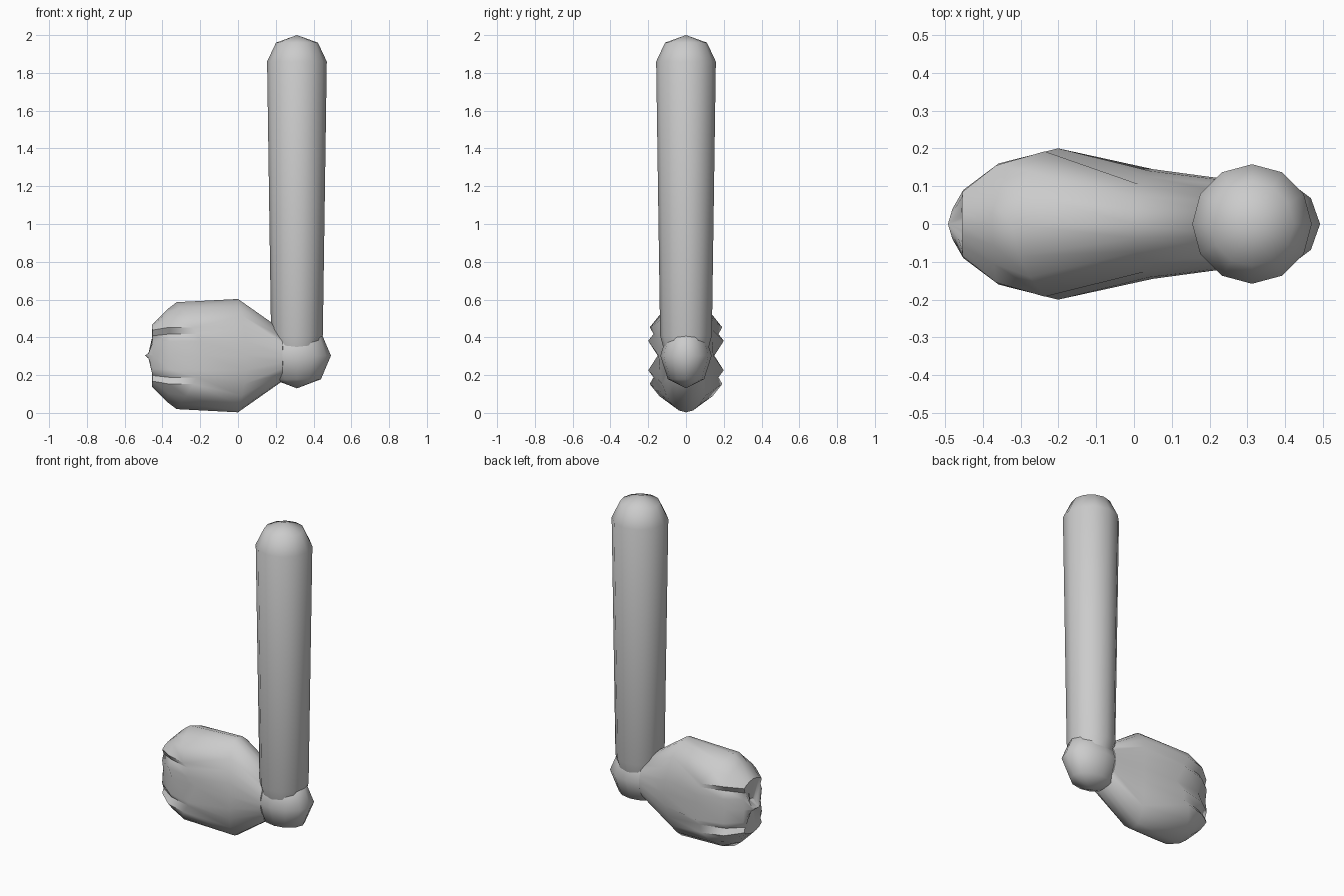
import bpy, bmesh
from math import cos, sin, tau, radians

if "Cube" in bpy.data.objects:
    bpy.data.objects.remove(bpy.data.objects["Cube"])


def loft(name, rings, start, end):
    """Skin closed rings of points, closing both ends with a fan to a pole."""
    bm = bmesh.new()
    loops = [[bm.verts.new(p) for p in r] for r in rings]
    n = len(loops[0])
    for a, b in zip(loops, loops[1:]):
        for i in range(n):
            j = (i + 1) % n
            bm.faces.new((a[i], a[j], b[j], b[i]))
    for loop, pole in ((loops[0], start), (loops[-1], end)):
        v = bm.verts.new(pole)
        for i in range(n):
            bm.faces.new((loop[i], loop[(i + 1) % n], v))
    bmesh.ops.recalc_face_normals(bm, faces=bm.faces)
    mesh = bpy.data.meshes.new(name)
    bm.to_mesh(mesh)
    bm.free()
    ob = bpy.data.objects.new(name, mesh)
    bpy.context.collection.objects.link(ob)
    bpy.ops.object.select_all(action='DESELECT')
    ob.select_set(True)
    bpy.context.view_layer.objects.active = ob
    bpy.ops.object.shade_smooth_by_angle(angle=radians(50))
    return ob


CX, CZ = 0.312, 0.303


def round_ring(rx, ry, z, n=12):
    return [(CX + rx * cos(tau * i / n), ry * sin(tau * i / n), z) for i in range(n)]


# Long upright limb, slightly tapered with domed ends
limb = [(0.115, 0.325), (0.137, 0.41), (0.158, 1.86), (0.111, 1.96)]
loft("upright_limb", [round_ring(r, r, z) for r, z in limb],
     (CX, 0, 0.29), (CX, 0, 2.0))

# Rounded joint at the bottom of the limb
loft("joint", [round_ring(0.127, 0.096, CZ - 0.125), round_ring(0.18, 0.136, CZ),
               round_ring(0.127, 0.096, CZ + 0.125)],
     (CX, 0, 0.13), (CX, 0, 0.476))


# Paddle: quarter sections given as (y, height), mirrored to a full ring
def full_ring(quarter, x_top, x_side):
    top = quarter[0][1]
    half = quarter + [(y, -h) for y, h in quarter[-2::-1]]
    pts = half + [(-y, h) for y, h in half[-2:0:-1]]
    return [(x_side + (x_top - x_side) * (abs(h) / top) ** 1.5, y, CZ + h)
            for y, h in pts]


def oval(ry, rz):
    return [(ry * sin(tau * i / 24), rz * cos(tau * i / 24)) for i in range(7)]


knuckles = [(0, .283), (.085, .255), (.14, .215), (.192, .15),
            (.172, .115), (.2, .078), (.15, 0)]
fingers = [(0, .245), (.055, .23), (.105, .20), (.155, .15),
           (.13, .115), (.16, .075), (.13, 0)]
tips = [(0, .165), (.03, .16), (.06, .15), (.085, .135),
        (.075, .105), (.09, .07), (.08, 0)]

rings = [full_ring(oval(0.12, 0.135), 0.235, 0.235),
         full_ring(oval(0.145, 0.30), 0.0, 0.05),
         full_ring(knuckles, -0.325, -0.18),
         full_ring(fingers, -0.375, -0.355),
         full_ring(tips, -0.455, -0.45),
         full_ring(oval(0.04, 0.04), -0.44, -0.48)]
loft("paddle", rings, (0.28, 0, CZ), (-0.492, 0, CZ))
